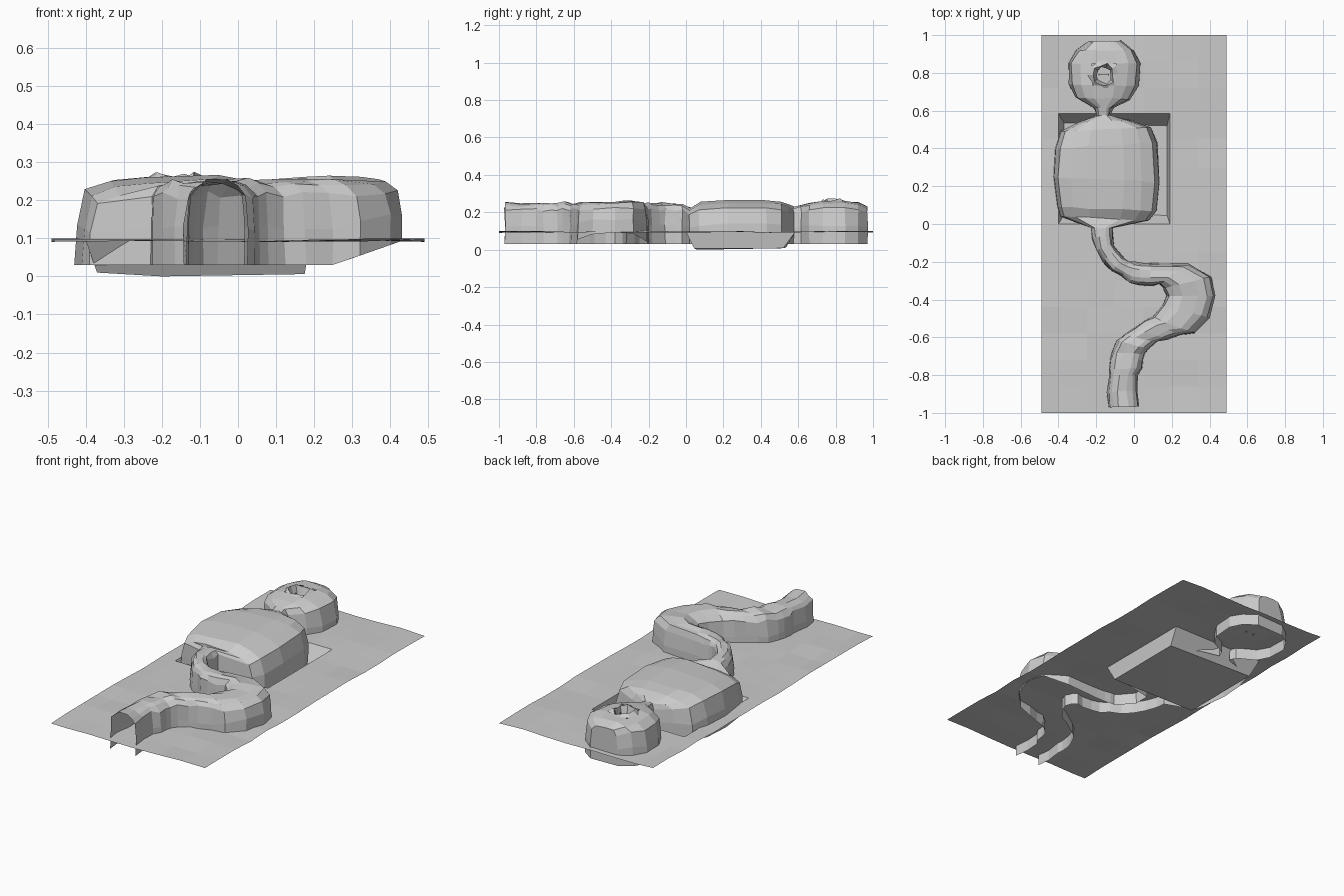
import bpy, bmesh, math, random
from mathutils import Vector

if "Cube" in bpy.data.objects:
    bpy.data.objects.remove(bpy.data.objects["Cube"])

random.seed(4)
GROUND = 0.095


def jitter(a):
    return random.uniform(-a, a)


def make(name, verts, faces, color=None):
    me = bpy.data.meshes.new(name)
    me.from_pydata(verts, [], faces)
    bm = bmesh.new()
    bm.from_mesh(me)
    bmesh.ops.recalc_face_normals(bm, faces=bm.faces)
    bm.to_mesh(me)
    bm.free()
    ob = bpy.data.objects.new(name, me)
    bpy.context.collection.objects.link(ob)
    if color:
        mat = bpy.data.materials.new(name)
        mat.diffuse_color = color
        mat.use_nodes = True
        mat.node_tree.nodes["Principled BSDF"].inputs["Base Color"].default_value = mat.diffuse_color
        me.materials.append(mat)
    return ob


# Ground sheet: uneven grid with a rectangular hole for the pit
xs = [-.49, -.4, -.25, -.1, .05, .19, .34, .49]
ys = [-1, -.86, -.72, -.58, -.44, -.3, -.15, 0, .15, .3, .45, .585, .72, .86, 1]
verts, faces = [], []
for y in ys:
    for x in xs:
        rim = -.41 < x < .2 and -.01 < y < .59
        verts.append((x, y, GROUND + (0 if rim else jitter(.005))))
n = len(xs)
for j in range(len(ys) - 1):
    for i in range(n - 1):
        if 1 <= i < 5 and 7 <= j < 11:
            continue
        a = j * n + i
        faces.append((a, a + 1, a + n + 1, a + n))
make("ground", verts, faces)

# Sunken chamber floor with sloping sides
rim = [(-.4, 0, GROUND), (.19, 0, GROUND), (.19, .585, GROUND), (-.4, .585, GROUND)]
floor = [(-.37, .05, .01), (.175, .045, .006), (.175, .52, .008), (-.37, .535, .012)]
verts = rim + floor + [(-.2, .06, 0)]
faces = [(i, (i + 1) % 4, 4 + (i + 1) % 4, 4 + i) for i in range(1, 4)]
faces += [(0, 1, 5, 8, 4), (8, 5, 6), (8, 6, 7), (8, 7, 4)]
make("pit", verts, faces)

# Cave shell: left and right wall stations along the winding passage
# (left x, left y, right x, right y, roof height)
path = [
    (-.135, -.97, .025, -.97, .25), (-.13, -.80, .02, -.80, .25),
    (-.13, -.72, .05, -.72, .25), (-.09, -.62, .08, -.66, .255),
    (.0, -.55, .18, -.61, .25), (.1, -.49, .32, -.58, .25),
    (.15, -.43, .4, -.5, .25), (.17, -.38, .43, -.38, .255),
    (.155, -.34, .41, -.28, .26), (.13, -.32, .29, -.21, .26),
    (.09, -.33, .09, -.205, .25), (-.02, -.315, .0, -.2, .25),
    (-.12, -.25, -.05, -.18, .25), (-.2, -.14, -.11, -.11, .25),
    (-.23, -.02, -.11, -.02, .245), (-.39, .04, .08, .02, .225),
    (-.41, .09, .12, .07, .25), (-.43, .25, .135, .22, .263),
    (-.42, .40, .125, .43, .263), (-.39, .49, .09, .51, .25),
    (-.3, .535, -.02, .55, .24), (-.195, .575, -.125, .575, .23),
    (-.21, .615, -.11, .615, .235), (-.31, .67, -.02, .66, .245),
    (-.345, .74, .025, .73, .255), (-.35, .85, .035, .85, .257),
    (-.31, .92, .0, .92, .255), (-.24, .965, -.07, .97, .235),
]
SKYLIGHT = 24
# Extra ribs: a jittered station between neighbours
stations, hole_row = [], None
for k, p in enumerate(path):
    if k == SKYLIGHT:
        hole_row = len(stations)
    stations.append(p)
    if k < len(path) - 1 and (k < 5 or 10 <= k < 14):
        q = path[k + 1]
        mid = [(a + b) / 2 + jitter(.01) for a, b in zip(p, q)]
        stations.append(tuple(mid))
half = [(1, 0), (.985, .45), (.9, .84), (.66, .95), (.33, 1)]
profile = [(-u, v) for u, v in half] + half[::-1]
m = len(profile)
verts, faces = [], []
for s in stations:
    l, r = Vector(s[0:2]), Vector(s[2:4])
    mid, arm = (l + r) / 2, (r - l) / 2
    for u, v in profile:
        p = mid + arm * u
        base = .03
        if p.x > .25 and u > .9:
            base = .03 + (p.x - .25) * .35
        z = base + (s[4] - base) * v
        if 0 < v:
            z += jitter(.007)
            p += Vector((jitter(.004), jitter(.004)))
        verts.append((p.x, p.y, z))
for j in range(len(stations) - 1):
    for i in range(m - 1):
        if j == hole_row and i == 4:
            continue
        a = j * m + i
        faces.append((a, a + 1, a + m + 1, a + m))
last = (len(stations) - 1) * m
faces.append(tuple(range(last, last + m)))
make("cave_shell", verts, faces)

# Jagged rim of the roof opening
verts, faces, k = [], [], 10
for radius, z, amt in ((.085, .25, .008), (.055, .265, .01), (.045, .215, .006)):
    for i in range(k):
        t = 2 * math.pi * i / k
        rr = radius + jitter(.01)
        verts.append((-.16 + rr * math.cos(t), .79 + rr * math.sin(t), z + jitter(amt)))
for j in range(2):
    for i in range(k):
        b = (i + 1) % k
        faces.append((j * k + i, j * k + b, (j + 1) * k + b, (j + 1) * k + i))
make("skylight_rim", verts, faces)


# Small ladder under the opening
def bar(verts, faces, c, s):
    o = len(verts)
    for dx in (-1, 1):
        for dy in (-1, 1):
            for dz in (-1, 1):
                verts.append((c[0] + dx * s[0], c[1] + dy * s[1], c[2] + dz * s[2]))
    for f in ((0, 1, 3, 2), (4, 6, 7, 5), (0, 4, 5, 1), (2, 3, 7, 6), (0, 2, 6, 4), (1, 5, 7, 3)):
        faces.append(tuple(o + i for i in f))


verts, faces = [], []
for x in (-.185, -.135):
    bar(verts, faces, (x, .79, .165), (.003, .003, .075))
for i in range(5):
    bar(verts, faces, (-.16, .79, .11 + i * .027), (.025, .002, .002))
make("ladder", verts, faces, (.55, .42, .2, 1))
